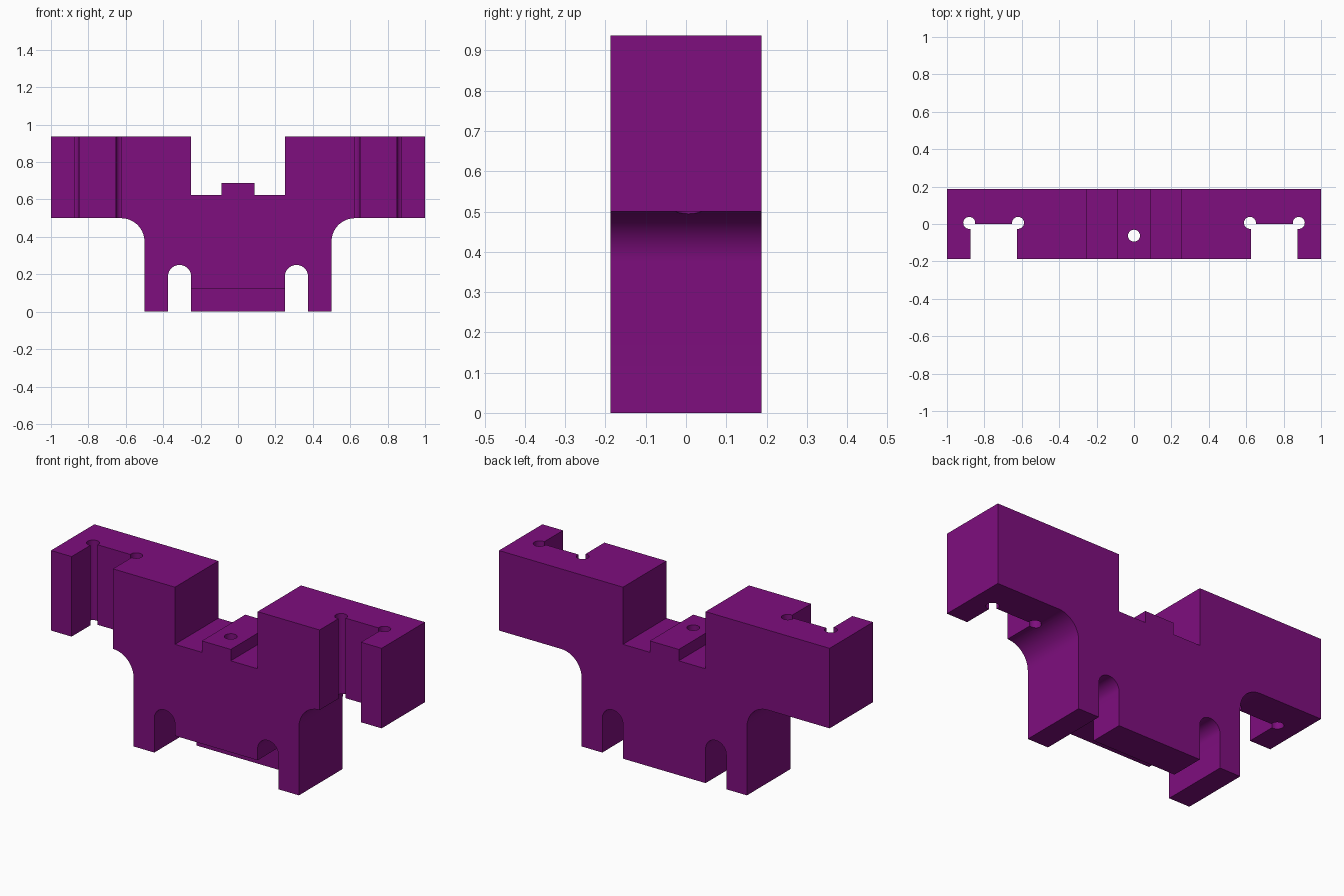
import bpy, bmesh, math

cube = bpy.data.objects.get("Cube")
if cube:
    bpy.data.objects.remove(cube, do_unlink=True)

DEPTH = 0.1875       # half thickness of the block
HOLE_R = 0.032

purple = bpy.data.materials.new("purple")
purple.use_nodes = True
COLOUR = (0.21, 0.0044, 0.21, 1)
purple.diffuse_color = COLOUR
purple.node_tree.nodes["Principled BSDF"].inputs["Base Color"].default_value = COLOUR


def make_object(name, bm):
    bmesh.ops.recalc_face_normals(bm, faces=bm.faces)
    mesh = bpy.data.meshes.new(name)
    bm.to_mesh(mesh)
    bm.free()
    mesh.materials.append(purple)
    obj = bpy.data.objects.new(name, mesh)
    bpy.context.collection.objects.link(obj)
    return obj


def box(name, lo, hi):
    bm = bmesh.new()
    bmesh.ops.create_cube(bm, size=1)
    for v in bm.verts:
        v.co = [lo[i] if v.co[i] < 0 else hi[i] for i in range(3)]
    return make_object(name, bm)


def drill(name, x, y):
    bm = bmesh.new()
    bmesh.ops.create_cone(bm, cap_ends=True, segments=32, radius1=HOLE_R,
                          radius2=HOLE_R, depth=3)
    bmesh.ops.translate(bm, verts=bm.verts, vec=(x, y, 0.5))
    return make_object(name, bm)


def arc(cx, cz, r, a0, a1, n):
    return [(cx + r * math.cos(math.radians(a0 + (a1 - a0) * i / n)),
             cz + r * math.sin(math.radians(a0 + (a1 - a0) * i / n)))
            for i in range(n + 1)]


# Right half of the front outline, from the top of the centre tab to the base
half = [(0.0875, 0.6875), (0.0875, 0.625), (0.25, 0.625), (0.25, 0.9375),
        (1, 0.9375), (1, 0.5)]
half += arc(0.625, 0.375, 0.125, 90, 180, 16)              # fillet under the arm
half += [(0.5, 0), (0.375, 0)]
half += arc(0.3125, 0.1875, 0.0625, 0, 180, 20)            # round-topped slot
half += [(0.25, 0)]
outline = half + [(-x, z) for x, z in reversed(half)]

bm = bmesh.new()
face = bm.faces.new([bm.verts.new((x, -DEPTH, z)) for x, z in outline])
ext = bmesh.ops.extrude_face_region(bm, geom=[face])
bmesh.ops.translate(bm, vec=(0, 2 * DEPTH, 0),
                    verts=[g for g in ext["geom"] if isinstance(g, bmesh.types.BMVert)])
bracket = make_object("bracket_block", bm)

# Cutters: base step, centre hole, arm notches with corner relief holes
cutters = [box("base_step_cutter", (-0.3, -0.5, -0.5), (0.3, 0, 0.125)),
           drill("centre_hole_cutter", 0, -0.0625)]
for s, side in ((1, "left"), (-1, "right")):
    x0, x1 = sorted((s * 0.625, s * 0.875))
    cutters.append(box(side + "_notch_cutter", (x0, -0.5, 0.3), (x1, 0, 1.2)))
    cutters.append(drill(side + "_inner_relief_cutter", s * 0.62, 0.006))
    cutters.append(drill(side + "_outer_relief_cutter", s * 0.881, 0.006))

bpy.context.view_layer.objects.active = bracket
for cutter in cutters:
    mod = bracket.modifiers.new(cutter.name, "BOOLEAN")
    mod.operation = "DIFFERENCE"
    mod.solver = "EXACT"
    mod.object = cutter
    bpy.ops.object.modifier_apply(modifier=mod.name)
    bpy.data.objects.remove(cutter, do_unlink=True)

# Smooth the fillets and holes, keep the machined edges sharp
bpy.ops.object.select_all(action="DESELECT")
bracket.select_set(True)
bpy.ops.object.shade_smooth_by_angle(angle=math.radians(30))
